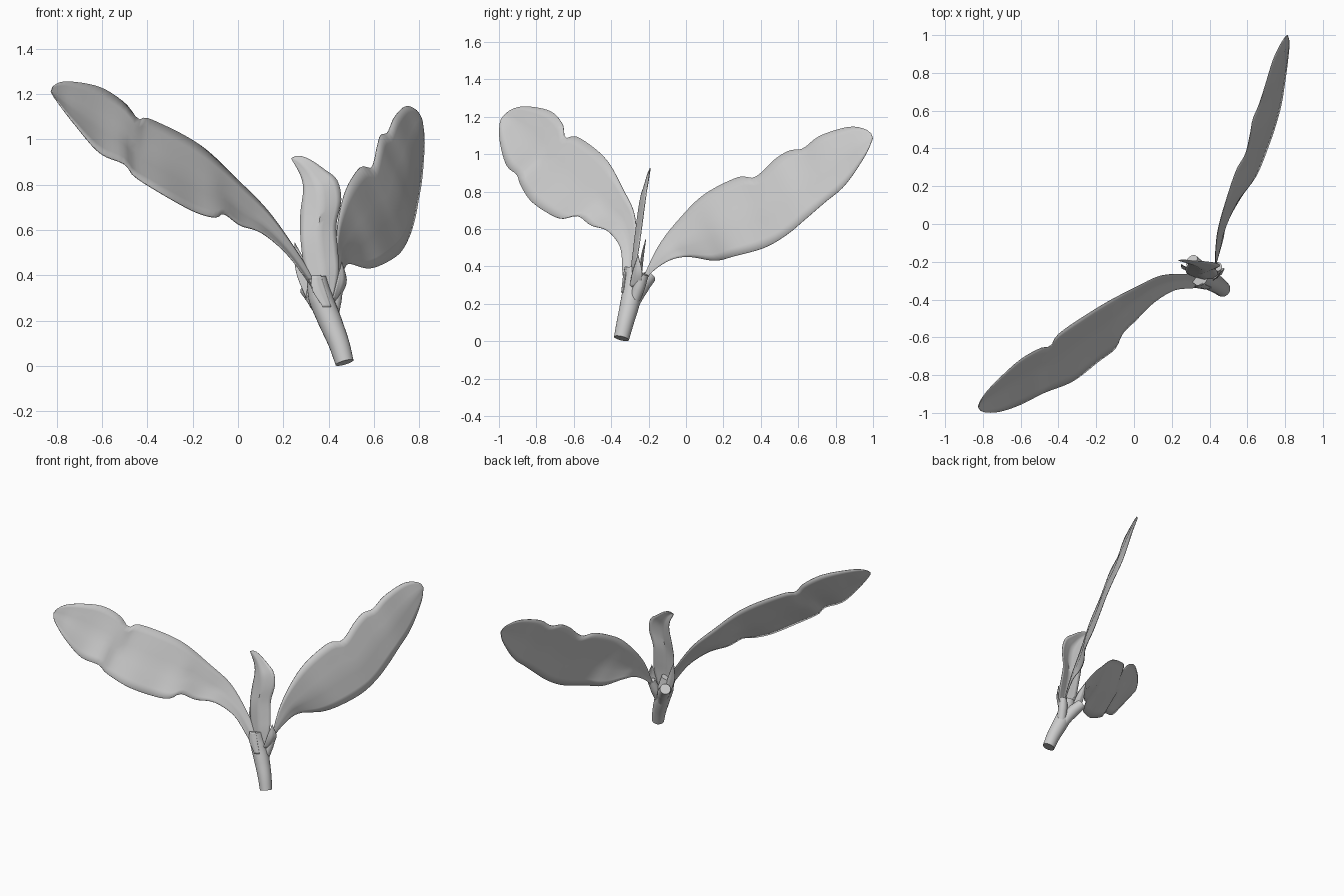
import bpy, bmesh, math
from mathutils import Vector

cube = bpy.data.objects.get("Cube")
if cube:
    bpy.data.objects.remove(cube, do_unlink=True)

grey = bpy.data.materials.new("plain grey")
grey.use_nodes = True
COLOUR = (0.6, 0.6, 0.6, 1)
grey.diffuse_color = COLOUR
grey.node_tree.nodes["Principled BSDF"].inputs["Base Color"].default_value = COLOUR


def finish(name, bm):
    bmesh.ops.recalc_face_normals(bm, faces=bm.faces)
    mesh = bpy.data.meshes.new(name)
    bm.to_mesh(mesh)
    bm.free()
    mesh.materials.append(grey)
    obj = bpy.data.objects.new(name, mesh)
    bpy.context.collection.objects.link(obj)
    bpy.ops.object.select_all(action='DESELECT')
    obj.select_set(True)
    bpy.context.view_layer.objects.active = obj
    bpy.ops.object.shade_smooth_by_angle(angle=math.radians(40))
    return obj


def spline(points, steps):
    """Smooth path through the points."""
    p = [Vector(q) for q in points]
    p = [2 * p[0] - p[1]] + p + [2 * p[-1] - p[-2]]
    out = []
    for i in range(1, len(p) - 2):
        a, b, c, d = p[i - 1:i + 3]
        for k in range(steps):
            t = k / steps
            out.append(0.5 * (2 * b + (c - a) * t + (2 * a - 5 * b + 4 * c - d) * t * t
                              + (3 * b - a - 3 * c + d) * t ** 3))
    return out + [p[-2]]


def resample(path, n):
    """Evenly spaced stations along a path."""
    run = [0]
    for a, b in zip(path, path[1:]):
        run.append(run[-1] + (b - a).length)
    out, j = [], 0
    for i in range(n):
        s = run[-1] * i / (n - 1)
        while j < len(path) - 2 and run[j + 1] < s:
            j += 1
        out.append(path[j].lerp(path[j + 1], (s - run[j]) / max(run[j + 1] - run[j], 1e-9)))
    return out


def leaf(name, upper, lower, sag, n=60, cols=8, thick=0.004):
    """Blade lofted between two outlines, bowed by sag with a midrib groove."""
    sag = Vector(sag)
    bm = bmesh.new()
    grid = []
    for a, b in zip(resample(spline(upper, 8), n), resample(spline(lower, 8), n)):
        width = min((a - b).length / 0.2, 1)
        row = []
        for c in range(cols + 1):
            t = c / cols
            bow = 0.6 * (1 - (2 * t - 1) ** 2) + 0.4 * (1 - abs(2 * t - 1)) ** 3
            row.append(bm.verts.new(a.lerp(b, t) + sag * bow * width))
        grid.append(row)
    for r, s in zip(grid, grid[1:]):
        for c in range(cols):
            bm.faces.new((r[c], r[c + 1], s[c + 1], s[c]))
    obj = finish(name, bm)
    mod = obj.modifiers.new("thickness", 'SOLIDIFY')
    mod.thickness = thick
    mod.offset = 0
    return obj


def tube(name, path, radii, sides=24):
    """Capped round stalk along a path."""
    pts = spline(path, 6)
    bm = bmesh.new()
    rings = []
    for i, p in enumerate(pts):
        d = (pts[min(i + 1, len(pts) - 1)] - pts[max(i - 1, 0)]).normalized()
        u = d.cross(Vector((0, 1, 0))).normalized()
        v = d.cross(u)
        f = i / 6
        k = min(int(f), len(radii) - 2)
        r = radii[k] + (radii[k + 1] - radii[k]) * (f - k)
        rings.append([bm.verts.new(p + r * (u * math.cos(w) + v * math.sin(w)))
                      for w in (2 * math.pi * s / sides for s in range(sides))])
    for a, b in zip(rings, rings[1:]):
        for s in range(sides):
            t = (s + 1) % sides
            bm.faces.new((a[s], a[t], b[t], b[s]))
    bm.faces.new(rings[0])
    bm.faces.new(rings[-1])
    return finish(name, bm)


# Stem with two cut stubs near the top
tube("stem", [(.47, -.345, .015), (.445, -.325, .10), (.405, -.30, .20), (.365, -.283, .30), (.345, -.283, .39)],
     [.041, .046, .052, .054, .043])
tube("back_stub", [(.40, -.285, .19), (.355, -.245, .28), (.305, -.195, .345)], [.03, .042, .036])
tube("side_stub", [(.41, -.285, .20), (.425, -.25, .29), (.44, -.225, .36)], [.03, .032, .026])

# Large leaf reaching forward to the right side
leaf("front_leaf",
     [(.37, -.28, .31), (.33, -.275, .39), (.27, -.265, .49), (.14, -.275, .675), (.01, -.335, .81),
      (-.17, -.43, .976), (-.39, -.575, 1.09), (-.44, -.645, 1.088), (-.50, -.66, 1.16),
      (-.61, -.725, 1.23), (-.75, -.855, 1.255), (-.81, -.93, 1.24), (-.825, -.97, 1.21)],
     [(.365, -.33, .28), (.31, -.34, .37), (.21, -.352, .50), (.10, -.42, .59), (.01, -.51, .62),
      (-.06, -.58, .67), (-.10, -.66, .655), (-.19, -.73, .68), (-.32, -.83, .75), (-.455, -.885, .835),
      (-.50, -.905, .89), (-.61, -.96, .94), (-.72, -.995, 1.065), (-.80, -.995, 1.17), (-.825, -.97, 1.21)],
     (-.014, .01, -.01))

# Large leaf reaching backward
leaf("back_leaf",
     [(.41, -.26, .27), (.43, -.22, .36), (.432, -.14, .52), (.445, -.03, .66), (.48, .10, .786),
      (.54, .28, .877), (.59, .37, .877), (.615, .476, .973), (.63, .556, 1.02), (.66, .626, 1.03),
      (.69, .717, 1.098), (.74, .877, 1.146), (.79, .975, 1.125), (.812, 1.0, 1.085)],
     [(.42, -.24, .26), (.44, -.19, .36), (.47, -.085, .433), (.495, .02, .45), (.575, .155, .43),
      (.65, .26, .455), (.715, .42, .50), (.755, .54, .57), (.78, .636, .65), (.797, .74, .74),
      (.812, .85, .834), (.822, .957, .99), (.812, 1.0, 1.085)],
     (.012, -.004, -.008))

# Small young leaf in the middle, cupped
leaf("young_leaf",
     [(.33, -.285, .30), (.295, -.27, .42), (.277, -.255, .55), (.275, -.23, .667), (.288, -.215, .777),
      (.275, -.203, .843), (.235, -.192, .915)],
     [(.425, -.285, .30), (.445, -.265, .42), (.44, -.25, .51), (.433, -.235, .62), (.455, -.22, .733),
      (.437, -.208, .82), (.384, -.20, .865), (.318, -.195, .91), (.265, -.19, .928), (.235, -.192, .915)],
     (0, -.03, 0), n=36)

# Pointed bracts at the joint
leaf("right_bract", [(.30, -.25, .30), (.255, -.235, .42), (.25, -.215, .545)],
     [(.35, -.25, .32), (.30, -.24, .45), (.25, -.215, .545)], (0, .03, 0), n=12)
leaf("left_bract", [(.415, -.30, .29), (.435, -.285, .37), (.457, -.255, .46)],
     [(.44, -.24, .29), (.478, -.235, .37), (.457, -.255, .46)], (.02, -.02, 0), n=12)
leaf("stem_sheath", [(.375, -.345, .26), (.325, -.335, .34), (.325, -.325, .40)],
     [(.41, -.335, .26), (.385, -.325, .34), (.365, -.315, .40)], (0, -.02, 0), n=12)
